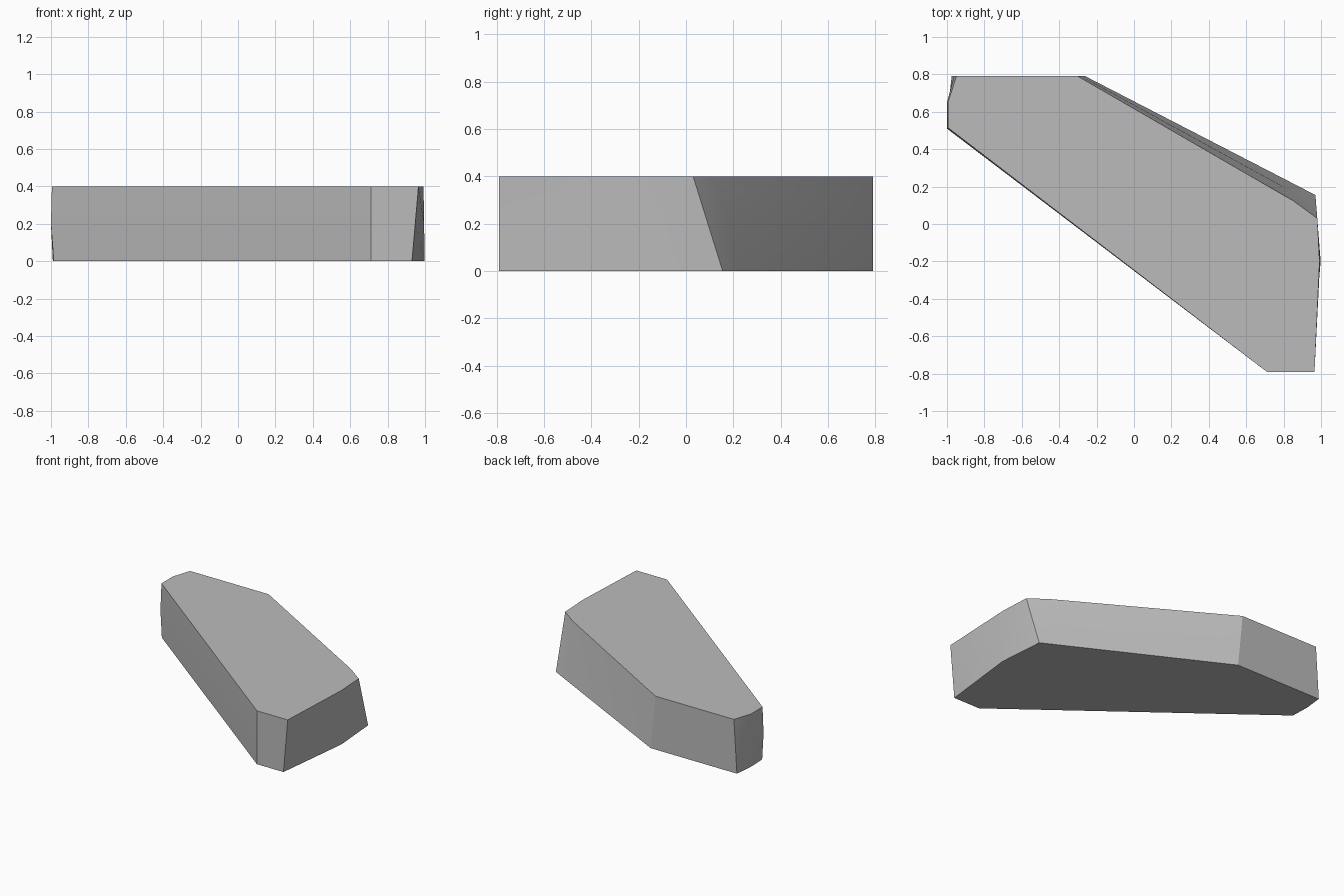
import bpy
import bmesh
import math

cube = bpy.data.objects.get("Cube")
if cube:
    bpy.data.objects.remove(cube, do_unlink=True)

# Matching outlines of the slab's lower and upper faces
LOWER = [(-0.985, 0.505), (-0.99, 0.65), (-0.975, 0.79), (-0.26, 0.79), (0.85, 0.217),
         (0.97, 0.155), (0.998, -0.2), (0.93, -0.79), (0.71, -0.79)]
UPPER = [(-0.995, 0.515), (-0.995, 0.65), (-0.95, 0.79), (-0.30, 0.79), (0.85, 0.125),
         (0.98, 0.03), (0.992, -0.2), (0.965, -0.79), (0.71, -0.79)]
HEIGHT = 0.4


def ring(bm, t):
    """Blend the outlines at height fraction t, with a faint bulge at the left end."""
    bulge = 0.04 * t * (1 - t)
    verts = []
    for (ax, ay), (bx, by) in zip(LOWER, UPPER):
        x, y = ax + (bx - ax) * t, ay + (by - ay) * t
        if x < -0.98:
            x = max(-1, x - bulge)
        verts.append(bm.verts.new((x, y, HEIGHT * t)))
    return verts


# Stone slab: stacked rings, side walls and flat caps
bm = bmesh.new()
rings = [ring(bm, t) for t in (0, 0.5, 1)]
for low, high in zip(rings, rings[1:]):
    for i in range(len(low)):
        j = (i + 1) % len(low)
        bm.faces.new((low[i], low[j], high[j], high[i]))
bm.faces.new(rings[0])
bm.faces.new(rings[-1])
bmesh.ops.recalc_face_normals(bm, faces=bm.faces)
mesh = bpy.data.meshes.new("stone_slab")
bm.to_mesh(mesh)
bm.free()

slab = bpy.data.objects.new("stone_slab", mesh)
bpy.context.collection.objects.link(slab)

# Plain grey
grey = bpy.data.materials.new("stone_grey")
grey.use_nodes = True
color = (0.5, 0.5, 0.5, 1)
grey.diffuse_color = color
grey.node_tree.nodes["Principled BSDF"].inputs["Base Color"].default_value = color
mesh.materials.append(grey)

# Soft shading across shallow bends, crisp corners
bpy.ops.object.select_all(action="DESELECT")
slab.select_set(True)
bpy.context.view_layer.objects.active = slab
bpy.ops.object.shade_smooth_by_angle(angle=math.radians(24))
